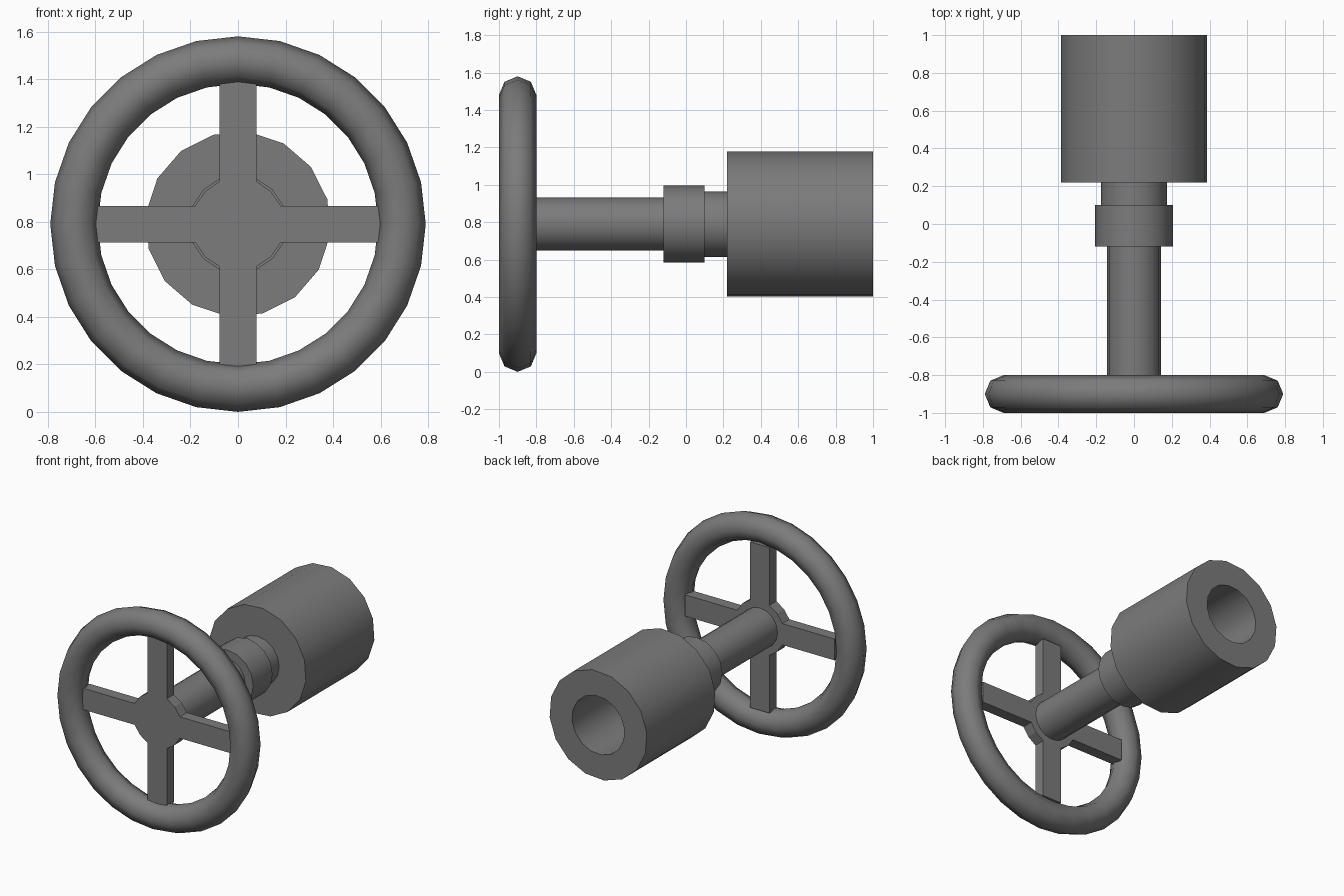
import bpy, bmesh
from math import cos, sin, radians, pi

cube = bpy.data.objects.get("Cube")
if cube:
    bpy.data.objects.remove(cube, do_unlink=True)

AXIS_Z = 0.79  # height of the shared turning axis

steel = bpy.data.materials.new("dark grey steel")
steel.use_nodes = True
steel.diffuse_color = (0.2, 0.2, 0.2, 1)
steel.node_tree.nodes["Principled BSDF"].inputs["Base Color"].default_value = (0.2, 0.2, 0.2, 1)


def finish(name, bm, smooth=True, angle=40):
    bmesh.ops.recalc_face_normals(bm, faces=bm.faces)
    mesh = bpy.data.meshes.new(name)
    bm.to_mesh(mesh)
    bm.free()
    mesh.materials.append(steel)
    obj = bpy.data.objects.new(name, mesh)
    bpy.context.collection.objects.link(obj)
    obj.location.z = AXIS_Z
    if smooth:
        bpy.ops.object.select_all(action='DESELECT')
        bpy.context.view_layer.objects.active = obj
        obj.select_set(True)
        bpy.ops.object.shade_smooth_by_angle(angle=radians(angle))
    return obj


def lathe(name, profile, sides, turn=0, closed=False, angle=40):
    """Spin (radius, y) points about the y axis; open profiles get end caps."""
    bm = bmesh.new()
    rings = []
    for r, y in profile:
        angles = [radians(turn) + 2 * pi * i / sides for i in range(sides)]
        rings.append([bm.verts.new((r * cos(a), y, r * sin(a))) for a in angles])
    pairs = list(zip(rings, rings[1:]))
    if closed:
        pairs.append((rings[-1], rings[0]))
    else:
        bm.faces.new(rings[0])
        bm.faces.new(rings[-1])
    for a, b in pairs:
        for i in range(sides):
            j = (i + 1) % sides
            bm.faces.new((a[i], a[j], b[j], b[i]))
    return finish(name, bm, angle=angle)


# Rim: ring with an eight-sided section
section = [(0.69 + 0.1 * cos(k * pi / 4), -0.9 + 0.1 * sin(k * pi / 4)) for k in range(8)]
lathe("wheel_rim", section, 28, closed=True, angle=60)

# Spokes and hub: one cross-shaped plate, a quarter outline turned four times
quarter = [(0.597, -0.077), (0.597, 0.077), (0.18, 0.077), (0.138, 0.138)]
bm = bmesh.new()
outline = []
for k in range(4):
    c, s = round(cos(k * pi / 2)), round(sin(k * pi / 2))
    outline += [bm.verts.new((c * x - s * z, -0.92, s * x + c * z)) for x, z in quarter]
    x, z = 0.077, 0.18
    outline.append(bm.verts.new((c * x - s * z, -0.92, s * x + c * z)))
plate = bm.faces.new(outline)
extruded = bmesh.ops.extrude_face_region(bm, geom=[plate], use_keep_orig=True)
moved = [v for v in extruded["geom"] if isinstance(v, bmesh.types.BMVert)]
bmesh.ops.translate(bm, verts=moved, vec=(0, 0.08, 0))
finish("spokes_and_hub", bm, smooth=False)

# Shaft, collar and neck
lathe("shaft", [(0.142, -0.85), (0.142, -0.1)], 16)
lathe("collar", [(0.206, -0.12), (0.206, 0.1)], 16)
lathe("neck", [(0.175, 0.08), (0.175, 0.24)], 16)

# Socket with a deep blind bore at the back
lathe("socket", [(0.39, 0.22), (0.39, 1), (0.21, 1), (0.21, 0.3)], 16, turn=15.5)
